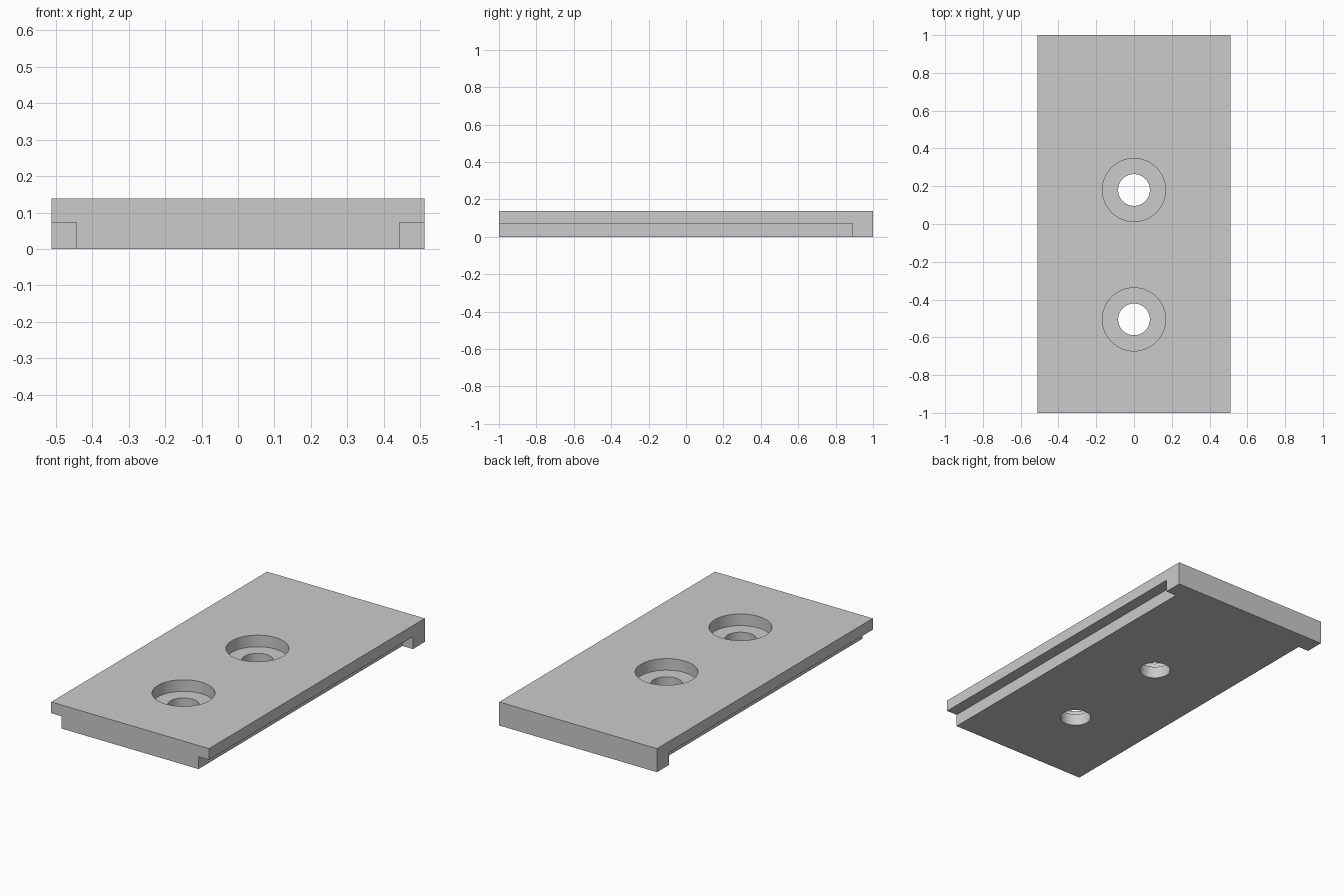
import bpy

cube = bpy.data.objects.get("Cube")
if cube:
    bpy.data.objects.remove(cube, do_unlink=True)

HALF_W, HEIGHT = 0.512, 0.138
STEP_X, STEP_Y, STEP_Z = 0.444, 0.89, 0.072   # side rebates, closed at the back
HOLES_Y = (0.18, -0.505)
FLOOR_Z = 0.07                                # counterbore floor

# Single grey finish
grey = bpy.data.materials.new("light grey")
grey.use_nodes = True
colour = (0.6, 0.6, 0.6, 1)
grey.diffuse_color = colour
grey.node_tree.nodes["Principled BSDF"].inputs["Base Color"].default_value = colour


def box(name, low, high):
    bpy.ops.mesh.primitive_cube_add(
        size=1, location=[(a + b) / 2 for a, b in zip(low, high)])
    ob = bpy.context.object
    ob.name = name
    ob.scale = [b - a for a, b in zip(low, high)]
    bpy.ops.object.transform_apply(location=True, rotation=False, scale=True)
    ob.data.materials.append(grey)
    return ob


def cylinder(name, radius, y, low, high):
    bpy.ops.mesh.primitive_cylinder_add(
        vertices=64, radius=radius, depth=high - low, location=(0, y, (low + high) / 2))
    ob = bpy.context.object
    ob.name = name
    ob.data.materials.append(grey)
    return ob


plate = box("mounting_plate", (-HALF_W, -1, 0), (HALF_W, 1, HEIGHT))

# Rebates along both long lower edges
cutters = [box("right_rebate_cutter", (-0.7, -1.2, -0.2), (-STEP_X, STEP_Y, STEP_Z)),
           box("left_rebate_cutter", (STEP_X, -1.2, -0.2), (0.7, STEP_Y, STEP_Z))]

# Two counterbored screw holes
for label, y in zip(("back", "front"), HOLES_Y):
    cutters.append(cylinder(label + "_counterbore_cutter", 0.167, y, FLOOR_Z, 0.3))
    cutters.append(cylinder(label + "_hole_cutter", 0.084, y, -0.2, 0.2))

bpy.context.view_layer.objects.active = plate
for cutter in cutters:
    mod = plate.modifiers.new(cutter.name, "BOOLEAN")
    mod.operation, mod.solver, mod.object = "DIFFERENCE", "EXACT", cutter
    bpy.ops.object.modifier_apply(modifier=mod.name)
    bpy.data.objects.remove(cutter, do_unlink=True)

# Smooth bores with crisp edges
bpy.ops.object.select_all(action="DESELECT")
plate.select_set(True)
bpy.ops.object.shade_smooth_by_angle(angle=0.6)
